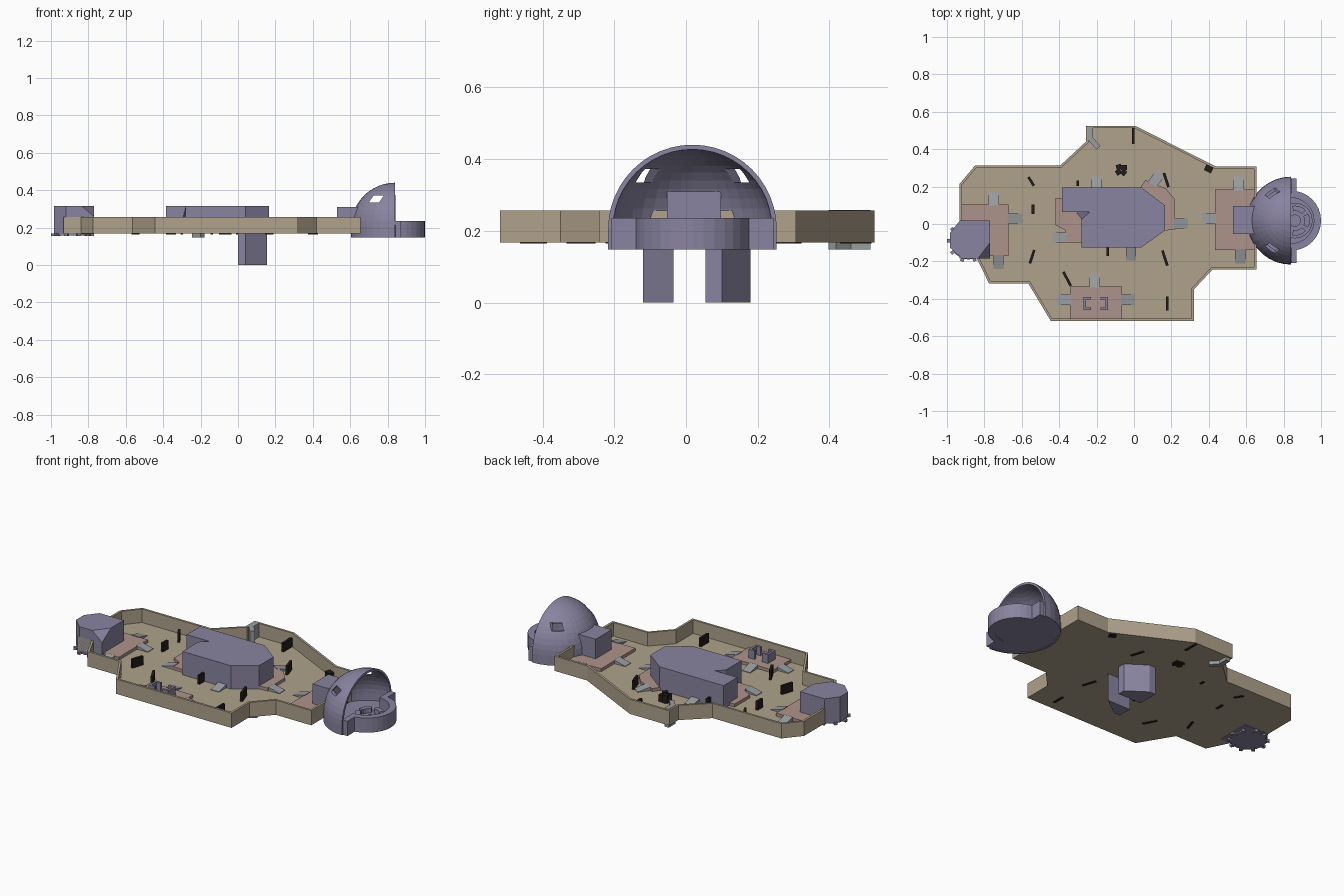
import bpy, bmesh
from math import sin, cos, pi, radians, hypot, atan2
from mathutils import Vector, Matrix

if "Cube" in bpy.data.objects:
    bpy.data.objects.remove(bpy.data.objects["Cube"])


def mat(name, *rgb):
    m = bpy.data.materials.new(name)
    m.diffuse_color = (*rgb, 1)
    m.use_nodes = True
    m.node_tree.nodes["Principled BSDF"].inputs["Base Color"].default_value = m.diffuse_color
    return m


TAN = mat("tan", .43, .36, .26)
PINK = mat("pink", .42, .29, .26)
VIOLET = mat("violet", .25, .23, .35)
GREY = mat("grey", .32, .34, .35)
DARK = mat("dark", .015, .013, .01)


def finish(name, bm, m):
    bmesh.ops.recalc_face_normals(bm, faces=bm.faces)
    me = bpy.data.meshes.new(name)
    bm.to_mesh(me)
    bm.free()
    ob = bpy.data.objects.new(name, me)
    bpy.context.collection.objects.link(ob)
    me.materials.append(m)
    return ob


def prism(name, pts, z0, z1, m, top=None):
    bm = bmesh.new()
    lo = [bm.verts.new((x, y, z0)) for x, y in pts]
    hi = [bm.verts.new((x, y, z1)) for x, y in (top or pts)]
    bm.faces.new(lo[::-1])
    bm.faces.new(hi)
    for i in range(len(lo)):
        j = (i + 1) % len(lo)
        bm.faces.new((lo[i], lo[j], hi[j], hi[i]))
    return finish(name, bm, m)


def hull(name, pts, m):
    bm = bmesh.new()
    for p in pts:
        bm.verts.new(p)
    bmesh.ops.convex_hull(bm, input=bm.verts)
    bmesh.ops.dissolve_limit(bm, angle_limit=.01, verts=bm.verts, edges=bm.edges)
    return finish(name, bm, m)


def rect(x0, x1, y0, y1):
    return [(x0, y0), (x1, y0), (x1, y1), (x0, y1)]


def slab(name, cx, cy, length, width, deg, z0, z1, m):
    r = Matrix.Rotation(radians(deg), 2)
    pts = [r @ Vector(p) + Vector((cx, cy))
           for p in rect(-length / 2, length / 2, -width / 2, width / 2)]
    return prism(name, pts, z0, z1, m)


def arc(cx, cy, r, a0, a1, n):
    return [(cx + r * cos(radians(a0 + (a1 - a0) * i / n)),
             cy + r * sin(radians(a0 + (a1 - a0) * i / n))) for i in range(n + 1)]


def ring(name, cx, cy, r0, r1, a0, a1, n, z0, z1, m):
    return prism(name, arc(cx, cy, r1, a0, a1, n) + arc(cx, cy, r0, a1, a0, n), z0, z1, m)


# Deck floor with its raised perimeter wall
deck = [(-.257, .525), (-.257, .44), (-.395, .312), (-.85, .312), (-.932, .215),
        (-.932, -.185), (-.84, -.185), (-.775, -.318), (-.565, -.318), (-.445, -.518),
        (.32, -.518), (.32, -.35), (.42, -.243), (.655, -.243), (.655, .307),
        (.44, .307), (.005, .525)]
bm = bmesh.new()
base = bm.faces.new([bm.verts.new((x, y, .168)) for x, y in deck])
ext = bmesh.ops.extrude_face_region(bm, geom=[base], use_keep_orig=True)["geom"]
bmesh.ops.translate(bm, vec=(0, 0, .007), verts=[v for v in ext if isinstance(v, bmesh.types.BMVert)])
top = [f for f in ext if isinstance(f, bmesh.types.BMFace)]
bmesh.ops.recalc_face_normals(bm, faces=bm.faces)
rim = bmesh.ops.inset_region(bm, faces=top, thickness=.013, use_even_offset=True)["faces"]
ext = bmesh.ops.extrude_face_region(bm, geom=rim)["geom"]
bmesh.ops.translate(bm, vec=(0, 0, .081), verts=[v for v in ext if isinstance(v, bmesh.types.BMVert)])
finish("deck_with_wall", bm, TAN)

# Low platforms
P = .193
prism("left_platform", rect(-.925, -.67, -.17, .105), .172, P, PINK)
prism("right_platform", rect(.433, .65, -.14, .185), .172, P, PINK)
prism("front_platform", rect(-.342, -.064, -.512, -.335), .172, P, PINK)
prism("centre_platform", [(-.42, .14), (-.42, -.005), (-.365, -.035), (-.365, -.1), (-.28, -.1),
                          (-.28, -.12), (.04, -.12), (.165, -.035), (.22, -.03), (.22, .13),
                          (.17, .19), (.06, .235), (.03, .19), (-.35, .19), (-.38, .14)],
      .172, P, PINK)

# Ramps: start point on a platform edge and downhill direction
for i, (x, y, deg) in enumerate([
        (-.75, .105, 90), (-.67, .03, 0), (-.725, -.17, -90),
        (.56, .185, 90), (.433, .03, 180), (.568, -.14, -90),
        (-.342, -.405, 180), (-.064, -.405, 0), (-.212, -.335, 90),
        (-.2, .19, 90), (.22, .003, 0), (-.365, -.072, 180), (-.017, -.125, -90),
        (.1, .215, 55)]):
    ob = hull(f"ramp_{i}", [(-.005, s * .027, z) for s in (-1, 1) for z in (.172, P + .003)]
              + [(.07, s * .027, z) for s in (-1, 1) for z in (.172, .178)], GREY)
    ob.location = (x, y, 0)
    ob.rotation_euler.z = radians(deg)

# Central building and the two supports below it
prism("central_building",
      [(-.385, .195), (-.385, .065), (-.31, .065), (-.28, .025), (-.28, -.125),
       (.04, -.125), (.165, -.035), (.165, .1), (.04, .195)], .172, .315, VIOLET,
      top=[(-.385, .195), (-.385, .065), (-.235, .065), (-.28, .025), (-.28, -.125),
           (.04, -.125), (.165, -.035), (.165, .1), (.04, .195)])
prism("front_support", [(0, -.12), (.04, -.12), (.155, -.035), (0, -.035)], 0, .17, VIOLET)
prism("back_support", [(0, .055), (.155, .055), (.155, .1), (.04, .18), (0, .18)], 0, .17, VIOLET)

# Left building with cut roof corner and toothed underside plate
out = [(-.93, .02), (-.77, .02), (-.92, -.185), (-.985, -.125), (-.985, -.05)]
hull("left_building", [(x, y, z) for x, y in out for z in (.165, .315)]
     + [(-.77, -.185, .165), (-.77, -.185, .26), (-.77, -.1, .315), (-.835, -.185, .315)], VIOLET)
prism("underside_plate", arc(-.885, -.09, .1, 0, 337.5, 15), .158, .17, VIOLET)
for i in range(10):
    a = i * 36
    slab(f"plate_tooth_{i}", -.885 + .1 * cos(radians(a)), -.09 + .1 * sin(radians(a)),
         .03, .018, a, .154, .168, VIOLET)

# Right box building and quarter-sphere dome with windows
prism("right_building", rect(.53, .66, -.053, .097), .172, .31, VIOLET)
DX, DY, R = .84, .018, .235
bm = bmesh.new()
profile = [(R, .148)] + [(R * cos(pi / 2 * i / 12), .205 + R * sin(pi / 2 * i / 12)) for i in range(13)]
vs = [bm.verts.new((DX, DY + r, z)) for r, z in profile]
es = [bm.edges.new(p) for p in zip(vs, vs[1:])]
bmesh.ops.spin(bm, geom=vs + es, cent=(DX, DY, 0), axis=(0, 0, 1), angle=pi, steps=18)
bmesh.ops.remove_doubles(bm, verts=bm.verts, dist=.0005)
dome = finish("dome", bm, VIOLET)
bm = bmesh.new()
quads = [(.70, .335), (.755, .335), (.78, .372), (.725, .372)]
rings = [[bm.verts.new((x, y, z)) for x, z in quads] for y in (-.4, .4)]
bm.faces.new(rings[0])
bm.faces.new(rings[1][::-1])
for i in range(4):
    j = (i + 1) % 4
    bm.faces.new((rings[0][i], rings[1][i], rings[1][j], rings[0][j]))
cutter = finish("window_cutter", bm, VIOLET)
cutter.hide_render = True
cutter.hide_viewport = True
cutter.display_type = 'WIRE'
n = dome.data.polygons[0]
outward = n.normal.dot(n.center - Vector((DX, DY, n.center.z))) > 0
sol = dome.modifiers.new("shell", 'SOLIDIFY')
sol.thickness = .013
sol.offset = -1 if outward else 1
cut = dome.modifiers.new("windows", 'BOOLEAN')
cut.operation = 'DIFFERENCE'
cut.object = cutter

# Open balcony in front of the dome
prism("balcony_floor", arc(DX, DY, .226, 90, 270, 18) + arc(DX, DY, .158, -90, 90, 16), .15, .164, VIOLET)
ring("balcony_wall", DX, DY, .122, .16, -90, 90, 16, .148, .236, VIOLET)
for s, n in ((-1, "front"), (1, "back")):
    ys = sorted((DY + s * .125, DY + s * .226))
    prism(n + "_balcony_flank", rect(DX - .005, .87, *ys), .148, .236, VIOLET)
for i in range(5):
    ring(f"console_{i}", .86, DY, .052, .08, i * 72 - 28, i * 72 + 28, 5, .162, .2, VIOLET)
ring("console_step", .86, DY, .03, .095, 0, 359.9, 20, .162, .173, VIOLET)

# Bracket-shaped covers on the front platform
for s, n in ((-1, "left"), (1, "right")):
    c = -.205
    a, b = c + s * .065, c + s * .025
    k = a - s * .013
    prism(n + "_bracket", [(a, -.46), (b, -.46), (b, -.447), (k, -.447), (k, -.403),
                           (b, -.403), (b, -.39), (a, -.39)], P - .005, .245, VIOLET)

# Bent panel in the back corner
prism("corner_panel", [(-.246, .515), (-.246, .45), (-.2, .398), (-.18, .418), (-.218, .46), (-.218, .515)],
      .148, .258, GREY)

# Dark standing barriers: centre, length, angle
for i, (x, y, l, deg) in enumerate([
        (-.55, .228, .055, -58), (-.54, .078, .05, 90), (-.545, -.175, .075, 72),
        (-.358, -.293, .085, -62), (-.14, -.147, .05, 90), (-.005, .473, .088, 90),
        (-.3, .217, .03, 90), (.165, -.182, .085, -72), (.178, -.425, .075, 90),
        (.172, .235, .08, -72)]):
    slab(f"barrier_{i}", x, y, l, .014, deg, .164, .228, DARK)
slab("square_crate", .4, .296, .042, .036, -28, .164, .215, DARK)
for i in range(4):
    slab(f"crate_{i}", -.068 + .019 * cos(i * pi / 2 + .7), .29 + .019 * sin(i * pi / 2 + .7),
         .03, .028, i * 17, .164, .215 + .008 * (i % 2), DARK)
